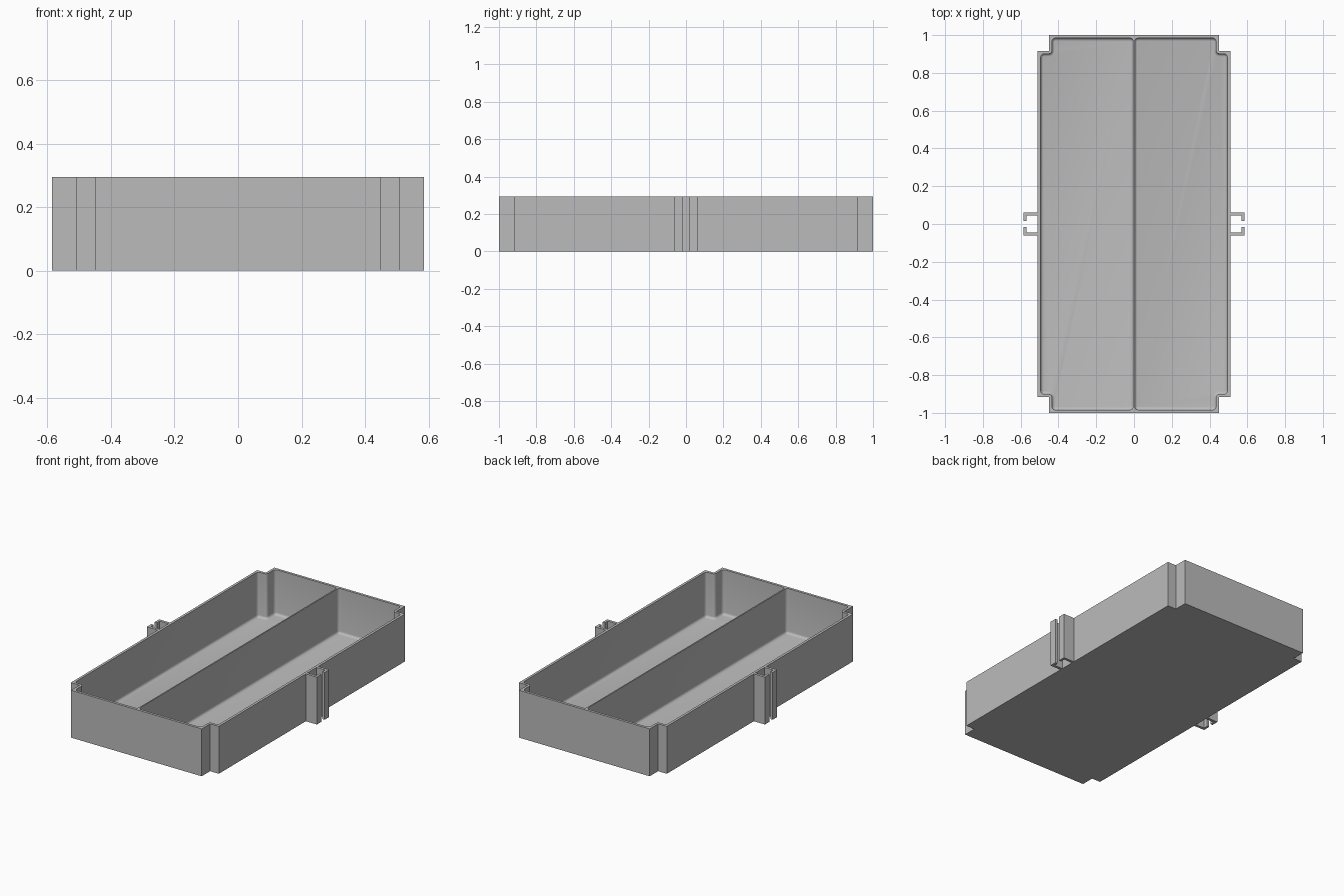
import bpy, bmesh, math
from mathutils import Vector

cube = bpy.data.objects.get("Cube")
if cube:
    bpy.data.objects.remove(cube, do_unlink=True)

HEIGHT = 0.295
HALF_X, HALF_Y = 0.51, 1.0
NOTCH_X, NOTCH_Y = 0.45, 0.917
WALL, FLOOR, DIVIDER = 0.016, 0.015, 0.008
CORNER, FILLET = 0.018, 0.015

grey = bpy.data.materials.new("plain grey")
grey.diffuse_color = (0.5, 0.5, 0.5, 1)
grey.use_nodes = True
grey.node_tree.nodes["Principled BSDF"].inputs["Base Color"].default_value = (0.5, 0.5, 0.5, 1)


def loft(name, rings):
    """Closed solid through equal-sized rings of points."""
    bm = bmesh.new()
    loops = [[bm.verts.new(p) for p in ring] for ring in rings]
    n = len(loops[0])
    for a, b in zip(loops, loops[1:]):
        for i in range(n):
            j = (i + 1) % n
            bm.faces.new((a[i], a[j], b[j], b[i]))
    bm.faces.new(loops[0])
    bm.faces.new(loops[-1])
    bmesh.ops.recalc_face_normals(bm, faces=bm.faces)
    mesh = bpy.data.meshes.new(name)
    bm.to_mesh(mesh)
    bm.free()
    mesh.materials.append(grey)
    obj = bpy.data.objects.new(name, mesh)
    bpy.context.collection.objects.link(obj)
    return obj


def prism(name, outline):
    return loft(name, [[(x, y, z) for x, y in outline] for z in (0, HEIGHT)])


def rounded(corners, inset, z, steps=5):
    """Counter-clockwise right-angled outline, inset and rounded."""
    ring = []
    for i, p in enumerate(corners):
        p = Vector(p)
        e1 = (p - Vector(corners[i - 1])).normalized()
        e2 = (Vector(corners[(i + 1) % len(corners)]) - p).normalized()
        n1, n2 = Vector((-e1.y, e1.x)), Vector((-e2.y, e2.x))
        s = 1 if e1.x * e2.y - e1.y * e2.x > 0 else -1
        centre = p + s * CORNER * (n1 + n2)
        radius = CORNER - s * inset
        for k in range(steps + 1):
            t = math.pi / 2 * k / steps
            q = centre - s * radius * (n1 * math.cos(t) + n2 * math.sin(t))
            ring.append((q.x, q.y, z))
    return ring


# Outer body with square notches at the four corners
half = [(NOTCH_X, -HALF_Y), (NOTCH_X, -NOTCH_Y), (HALF_X, -NOTCH_Y),
        (HALF_X, NOTCH_Y), (NOTCH_X, NOTCH_Y), (NOTCH_X, HALF_Y)]
tray = prism("divided_tray", half + [(-x, -y) for x, y in half])

# Two rounded pockets, leaving the walls, floor and thin divider
ix, iy, nx, ny = HALF_X - WALL, HALF_Y - WALL, NOTCH_X - WALL, NOTCH_Y - WALL
d = DIVIDER / 2
pocket = [(d, -iy), (nx, -iy), (nx, -ny), (ix, -ny),
          (ix, ny), (nx, ny), (nx, iy), (d, iy)]
cutters = []
for side, corners in (("left", pocket), ("right", [(-x, -y) for x, y in pocket])):
    rings = []
    for k in range(5):
        t = math.pi / 2 * k / 4
        rings.append(rounded(corners, FILLET * (1 - math.sin(t)),
                             FLOOR + FILLET * (1 - math.cos(t))))
    rings.append(rounded(corners, 0, HEIGHT + 0.1))
    cutter = loft(side + "_pocket_cutter", rings)
    cutter.hide_render = True
    cutters.append(cutter)
    mod = tray.modifiers.new(side + " pocket", "BOOLEAN")
    mod.operation, mod.solver, mod.object = "DIFFERENCE", "EXACT", cutter

bpy.context.view_layer.update()
depsgraph = bpy.context.evaluated_depsgraph_get()
carved = bpy.data.meshes.new_from_object(tray.evaluated_get(depsgraph))
tray.modifiers.clear()
tray.data = carved
for cutter in cutters:
    bpy.data.objects.remove(cutter, do_unlink=True)

# Pairs of hooked clips on both long sides
hook = [(0.505, 0.044), (0.57, 0.044), (0.57, 0.016),
        (0.586, 0.016), (0.586, 0.061), (0.505, 0.061)]
for sx, side in ((1, "left"), (-1, "right")):
    for sy, end in ((1, "back"), (-1, "front")):
        prism(f"{side}_{end}_clip", [(sx * x, sy * y) for x, y in hook])

# Smooth the fillets, keep the other edges crisp
bpy.ops.object.select_all(action="DESELECT")
tray.select_set(True)
bpy.context.view_layer.objects.active = tray
bpy.ops.object.shade_smooth_by_angle(angle=math.radians(35))
